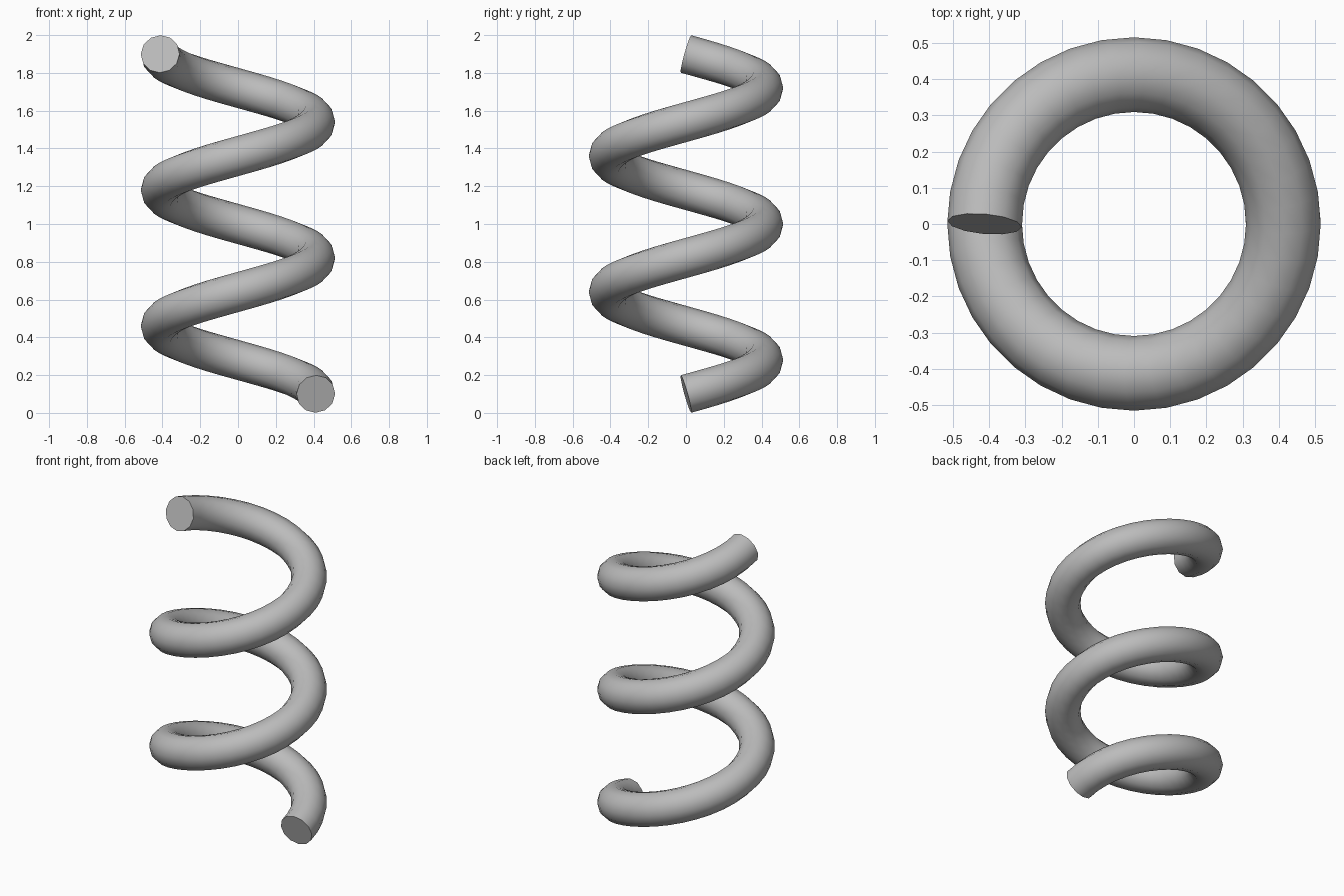
import bpy
import math

cube = bpy.data.objects.get("Cube")
if cube:
    bpy.data.objects.remove(cube, do_unlink=True)

COIL_RADIUS = 0.412
WIRE_RADIUS = 0.103
TURNS = 2.5
STEPS_PER_TURN = 36
Z_START = 0.1
Z_END = 2 - Z_START

# Plain grey metal
grey = bpy.data.materials.new("grey")
grey.use_nodes = True
colour = (0.5, 0.5, 0.5, 1)
grey.diffuse_color = colour
grey.node_tree.nodes["Principled BSDF"].inputs["Base Color"].default_value = colour

# Helix path, rising anticlockwise
curve = bpy.data.curves.new("coil_spring", "CURVE")
curve.dimensions = "3D"
curve.twist_mode = "Z_UP"
curve.bevel_depth = WIRE_RADIUS
curve.bevel_resolution = 4
curve.use_fill_caps = True
steps = int(TURNS * STEPS_PER_TURN)
spline = curve.splines.new("POLY")
spline.points.add(steps)
for i, point in enumerate(spline.points):
    t = i / steps
    angle = t * TURNS * math.tau
    point.co = (COIL_RADIUS * math.cos(angle), COIL_RADIUS * math.sin(angle),
                Z_START + (Z_END - Z_START) * t, 1)

# Round wire with flat cut ends, turned into a mesh
spring = bpy.data.objects.new("coil_spring", curve)
bpy.context.scene.collection.objects.link(spring)
curve.materials.append(grey)
bpy.ops.object.select_all(action="DESELECT")
spring.select_set(True)
bpy.context.view_layer.objects.active = spring
bpy.ops.object.convert(target="MESH")

# Weld the caps to the tube, then smooth the wire and keep the end rims sharp
import bmesh
spring = bpy.context.view_layer.objects.active
bm = bmesh.new()
bm.from_mesh(spring.data)
bmesh.ops.remove_doubles(bm, verts=bm.verts, dist=0.0001)
bmesh.ops.recalc_face_normals(bm, faces=bm.faces)
bm.to_mesh(spring.data)
bm.free()
bpy.ops.object.shade_smooth_by_angle(angle=math.radians(40))
